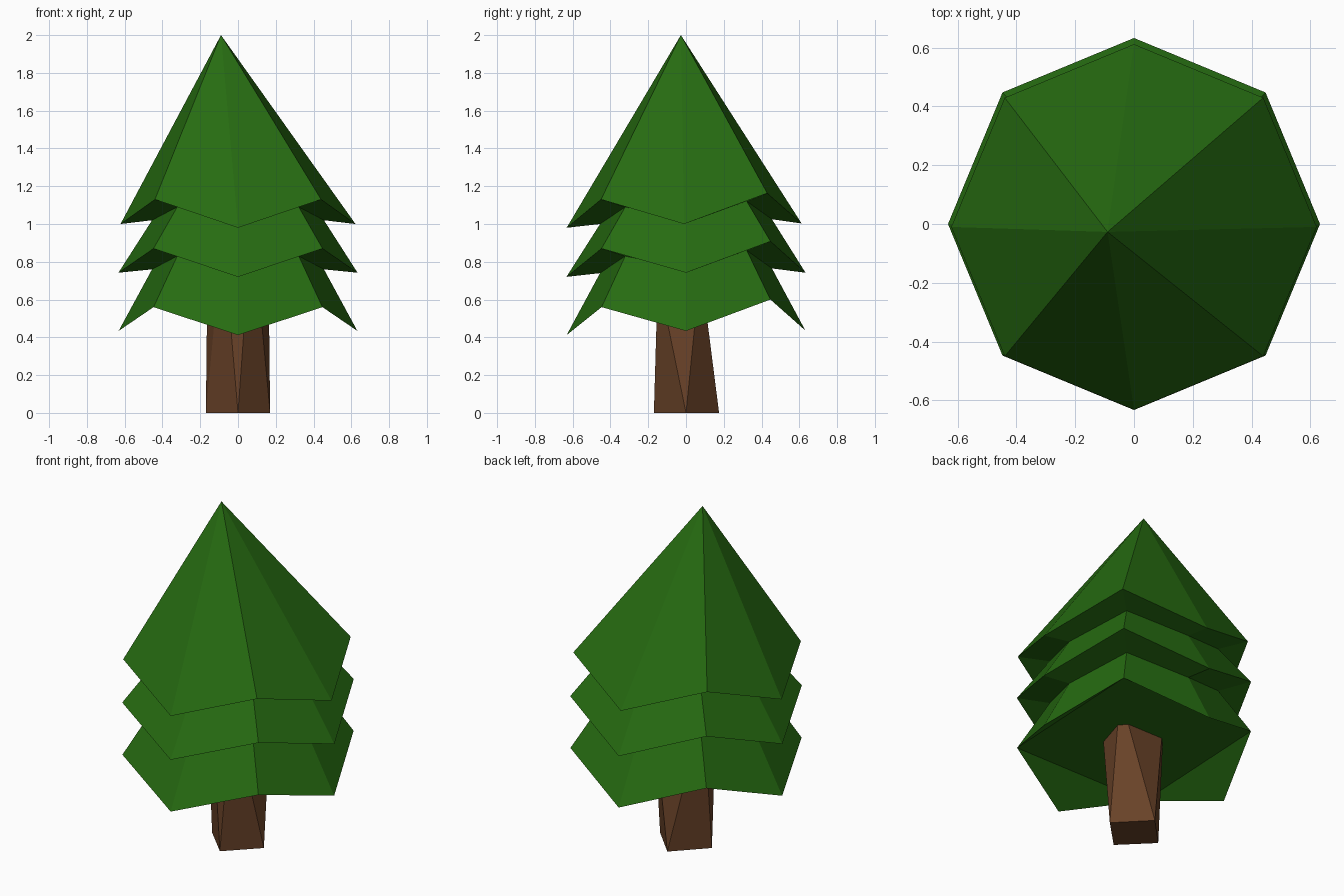
import bpy, bmesh, math

if "Cube" in bpy.data.objects:
    bpy.data.objects.remove(bpy.data.objects["Cube"])


def material(name, color):
    m = bpy.data.materials.new(name)
    m.diffuse_color = (*color, 1)
    m.use_nodes = True
    m.node_tree.nodes["Principled BSDF"].inputs["Base Color"].default_value = m.diffuse_color
    return m


def finish(name, bm, mat):
    bmesh.ops.recalc_face_normals(bm, faces=bm.faces)
    mesh = bpy.data.meshes.new(name)
    bm.to_mesh(mesh)
    bm.free()
    mesh.materials.append(mat)
    bpy.context.collection.objects.link(bpy.data.objects.new(name, mesh))


green = material("pine green", (0.0194, 0.148, 0.0056))
brown = material("bark brown", (0.141, 0.0545, 0.0212))


def ring(bm, radius, heights, shift=0.0):
    """Eight points: low tips on the axes, high notches on the diagonals."""
    front, side, back, notch_front, notch_back = heights
    zs = (side, notch_back, back, notch_back, side, notch_front, front, notch_front)
    return [bm.verts.new((radius * math.cos(i * math.pi / 4),
                          radius * math.sin(i * math.pi / 4) + shift, z))
            for i, z in enumerate(zs)]


def bridge(bm, a, b):
    for i in range(8):
        j = (i + 1) % 8
        bm.faces.new((a[i], a[j], b[j], b[i]))


# Foliage: leaning tip, then zigzag rims with tucked-in rings between them
bm = bmesh.new()
apex = bm.verts.new((-0.09, -0.027, 2.0))
rings = [
    ring(bm, 0.622, (0.98, 1.0, 1.003, 1.13, 1.163), -0.01),
    ring(bm, 0.455, (1.0, 1.02, 1.025, 1.09, 1.12)),
    ring(bm, 0.633, (0.72, 0.742, 0.742, 0.87, 0.908)),
    ring(bm, 0.455, (0.74, 0.76, 0.765, 0.83, 0.86)),
    ring(bm, 0.632, (0.412, 0.434, 0.436, 0.56, 0.60)),
]
for i in range(8):
    bm.faces.new((apex, rings[0][i], rings[0][(i + 1) % 8]))
for a, b in zip(rings, rings[1:]):
    bridge(bm, a, b)
# Underside: a flap under each low tip and a flat middle
last = rings[-1]
for i in range(0, 8, 2):
    bm.faces.new((last[i - 1], last[i], last[i + 1]))
bm.faces.new([last[i] for i in (1, 3, 5, 7)])
finish("foliage", bm, green)

# Trunk: square base whose corners split into facets higher up
bm = bmesh.new()
corners = [(0, -0.17), (0.17, 0), (0, 0.175), (-0.17, 0)]
split = [((-0.038, -0.157), (0.032, -0.157)),
         ((0.128, -0.092), (0.165, 0.045)),
         ((0.095, 0.118), (-0.085, 0.118)),
         ((-0.165, 0.035), (-0.128, -0.085))]
base = [bm.verts.new((x, y, 0)) for x, y in corners]
top = []
for (cx, cy), pair in zip(corners, split):
    top.append([bm.verts.new((cx + (x - cx) * 1.36, cy + (y - cy) * 1.36, 0.61))
                for x, y in pair])
for i in range(4):
    j = (i + 1) % 4
    bm.faces.new((base[i], top[i][1], top[i][0]))
    bm.faces.new((base[i], base[j], top[j][0], top[i][1]))
bm.faces.new(base)
bm.faces.new([v for pair in top for v in pair])
finish("trunk", bm, brown)
